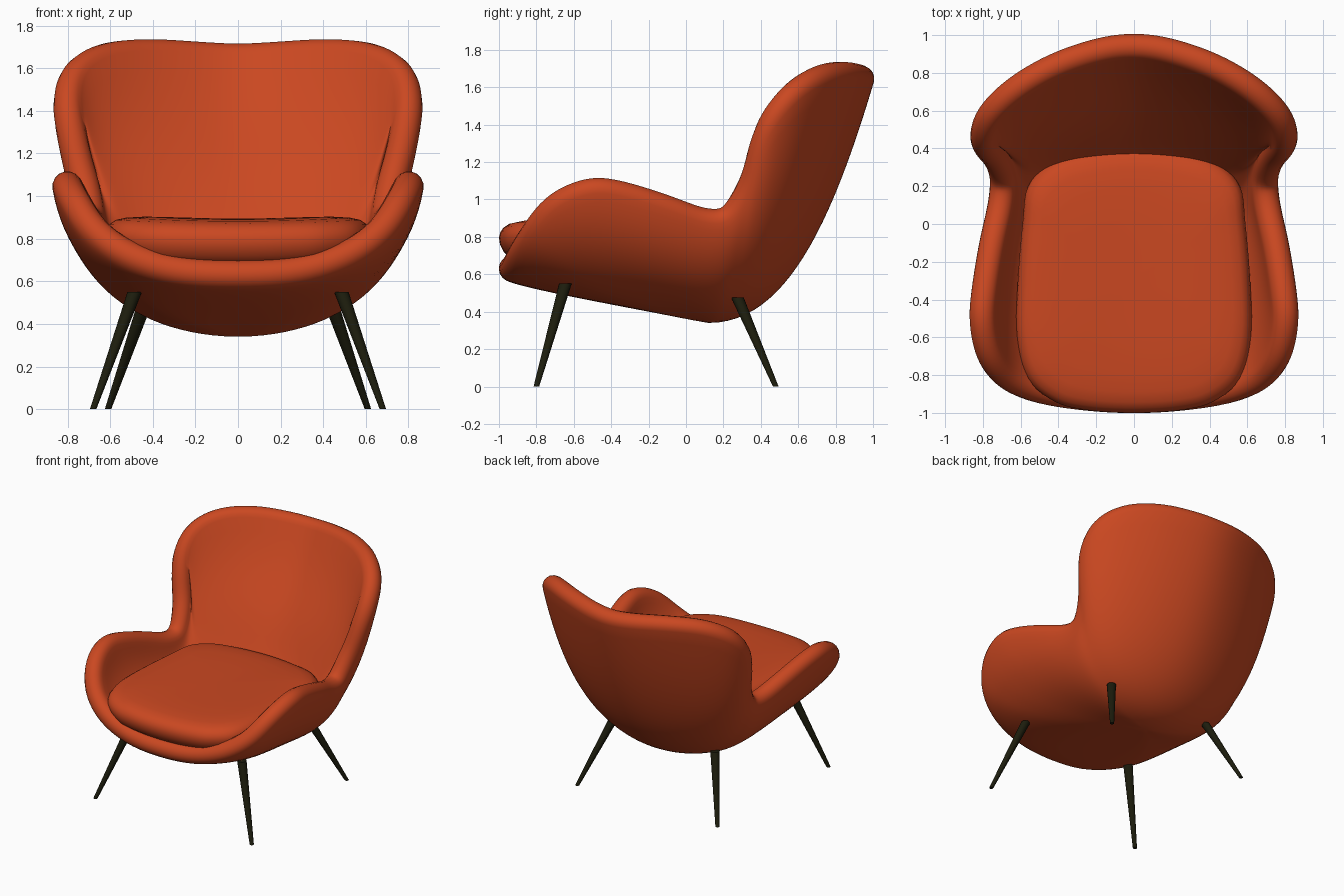
import bpy, bmesh, math
from mathutils import Vector

if "Cube" in bpy.data.objects:
    bpy.data.objects.remove(bpy.data.objects["Cube"])


def material(name, col):
    m = bpy.data.materials.new(name)
    m.diffuse_color = (*col, 1)
    m.use_nodes = True
    m.node_tree.nodes["Principled BSDF"].inputs["Base Color"].default_value = m.diffuse_color
    return m


ORANGE = material("orange fabric", (0.59, 0.064, 0.015))
DARK = material("dark wood", (0.012, 0.012, 0.004))


def finish(name, bm, mat, angle):
    bmesh.ops.recalc_face_normals(bm, faces=bm.faces)
    me = bpy.data.meshes.new(name)
    bm.to_mesh(me)
    bm.free()
    me.materials.append(mat)
    ob = bpy.data.objects.new(name, me)
    bpy.context.collection.objects.link(ob)
    bpy.ops.object.select_all(action='DESELECT')
    ob.select_set(True)
    bpy.context.view_layer.objects.active = ob
    bpy.ops.object.shade_smooth_by_angle(angle=math.radians(angle))
    return ob


def loft(name, first, rings, last, mat, angle=60):
    """Skin closed rings, ending in a pole vertex on each side."""
    bm = bmesh.new()
    rows = [[bm.verts.new(p) for p in r] for r in rings]
    a, b = bm.verts.new(first), bm.verts.new(last)
    n = len(rows[0])
    for j in range(n):
        k = (j + 1) % n
        bm.faces.new((a, rows[0][k], rows[0][j]))
        bm.faces.new((b, rows[-1][j], rows[-1][k]))
        for lo, hi in zip(rows, rows[1:]):
            bm.faces.new((lo[j], lo[k], hi[k], hi[j]))
    return finish(name, bm, mat, angle)


def closed_curve(half, steps):
    """Mirror a half outline in x and smooth it into a closed loop."""
    pts = [Vector(p) for p in half]
    pts += [Vector((-p.x, p.y, p.z)) for p in pts[-2:0:-1]]
    n, out = len(pts), []
    for i in range(n):
        p0, p1, p2, p3 = (pts[(i + d) % n] for d in (-1, 0, 1, 2))
        for s in range(steps):
            t = s / steps
            out.append(0.5 * (2 * p1 + (p2 - p0) * t
                              + (2 * p0 - 5 * p1 + 4 * p2 - p3) * t * t
                              + (3 * p1 - p0 - 3 * p2 + p3) * t ** 3))
    return out


def blur(ring, times):
    """Even out a closed ring of vectors."""
    n = len(ring)
    for _ in range(times):
        ring = [(ring[j - 1] + ring[j] * 2 + ring[(j + 1) % n]) / 4 for j in range(n)]
    return ring


# Shell: ribs sweep from the belly up to the rim, padded inward with a rolled edge
RIM = [(0, -.96, .565), (.3, -.945, .585), (.55, -.91, .67), (.73, -.83, .80),
       (.83, -.70, .95), (.87, -.52, 1.03), (.86, -.35, 1.02), (.82, -.1, .945),
       (.775, .1, .875), (.762, .24, .89), (.79, .325, 1.05), (.84, .39, 1.23),
       (.862, .485, 1.40), (.815, .62, 1.545), (.67, .765, 1.63), (.45, .895, 1.65),
       (.2, .98, 1.635), (0, 1.005, 1.625)]
BELLY = Vector((0, .12, .34))
THICK = .14
ROWS = 24
rim = blur(closed_curve(RIM, 6), 4)
N = len(rim)

c1, c2 = [], []
for r in rim:
    d = r - BELLY
    flat = Vector((d.x, d.y, 0))
    way = flat.normalized()
    front, back, side = max(0, -way.y), max(0, way.y), abs(way.x)
    up = Vector((0, 0, 1))
    c1.append(BELLY + flat * (.45 + .13 * side) + up * .10 * front)
    c2.append(BELLY + flat * (.93 + .03 * side - .18 * back) + up * (d.z * .39 + .09 * front))
c1, c2 = blur(c1, 80), blur(c2, 80)


def rib(j, s):
    u = 1 - s
    return (BELLY * u ** 3 + c1[j] * 3 * u * u * s
            + c2[j] * 3 * u * s * s + rim[j] * s ** 3)


levels = [.05 + .95 * i / (ROWS - 1) for i in range(ROWS)]
outer = [[rib(j, s) for j in range(N)] for s in levels]


def normals(i):
    lo, hi = outer[max(i - 1, 0)], outer[min(i + 1, ROWS - 1)]
    row = outer[i]
    ns = [(row[(j + 1) % N] - row[j - 1]).cross(hi[j] - lo[j]).normalized() for j in range(N)]
    return [n.normalized() for n in blur(ns, 12)]


inner = []
for i, s in enumerate(levels):
    pad = min(1, (1 - s) / .35)
    pad = pad * pad * (3 - 2 * pad)
    ns = normals(i)
    row = []
    for j, p in enumerate(outer[i]):
        back = max(0, (rim[j] - BELLY).xy.normalized().y)
        row.append(p - ns[j] * (THICK + .16 * back * pad))
    inner.append(row)

# Relax the lining so the arms flow into the back
for _ in range(14):
    relaxed = [r[:] for r in inner]
    for i in range(4, ROWS - 1):
        for j in range(N):
            near = (inner[i][j - 1] + inner[i][(j + 1) % N]
                    + inner[i - 1][j] + inner[i + 1][j]) / 4
            relaxed[i][j] = inner[i][j].lerp(near, .6)
    inner = relaxed

edge_n = normals(ROWS - 1)
edge_up = []
for j in range(N):
    tangent = (rim[(j + 1) % N] - rim[j - 1]).normalized()
    edge_up.append(edge_n[j].cross(tangent).normalized())
edge_up = [e.normalized() for e in blur(edge_up, 4)]

roll = []
for k in range(1, 8):
    a = math.pi * k / 8
    h = THICK / 2
    roll.append([p - n * h + n * h * math.cos(a) + e * h * math.sin(a)
                 for p, n, e in zip(rim, edge_n, edge_up)])

loft("shell", BELLY, outer + roll + inner[::-1], BELLY + Vector((0, 0, THICK)), ORANGE)

# Seat cushion: rounded plan outline, domed top, soft nose
PLAN = [(0, -1.0, 0), (.25, -.985, 0), (.42, -.94, 0), (.56, -.82, 0), (.62, -.6, 0),
        (.615, -.3, 0), (.59, 0, 0), (.56, .2, 0), (.43, .33, 0), (.22, .39, 0), (0, .41, 0)]
PROFILE = [(.6, -.13), (.82, -.125), (.91, -.105), (.965, -.07), (.992, -.03), (1, .005),
           (.99, .035), (.965, .06), (.92, .08), (.84, .092), (.7, .1), (.45, .103), (.2, .104)]
plan = closed_curve(PLAN, 5)
MID = Vector((0, -.3, .79))
rings = []
for sc, dz in PROFILE:
    ring = []
    for p in plan:
        x, y = p.x * sc, MID.y + (p.y - MID.y) * sc
        ring.append(Vector((x, y, MID.z + dz + .045 * min(1, (x / .6) ** 2) * (1 - .6 * sc))))
    rings.append(ring)
loft("seat_cushion", MID - Vector((0, 0, .13)), rings, MID + Vector((0, 0, .104)), ORANGE)


# Legs: tapered, splayed, cut flat at the floor
def leg(name, top, foot):
    bm = bmesh.new()
    h = top[2]
    bmesh.ops.create_cone(bm, cap_ends=True, segments=16, radius1=.015, radius2=.034, depth=h)
    for v in bm.verts:
        v.co.z += h / 2
        t = v.co.z / h
        v.co.x += foot[0] + (top[0] - foot[0]) * t
        v.co.y += foot[1] + (top[1] - foot[1]) * t
    finish(name, bm, DARK, 40)


for side, sx in (("right", 1), ("left", -1)):
    leg("front_leg_" + side, (sx * .485, -.645, .55), (sx * .68, -.80))
    leg("rear_leg_" + side, (sx * .445, .275, .475), (sx * .61, .48))
